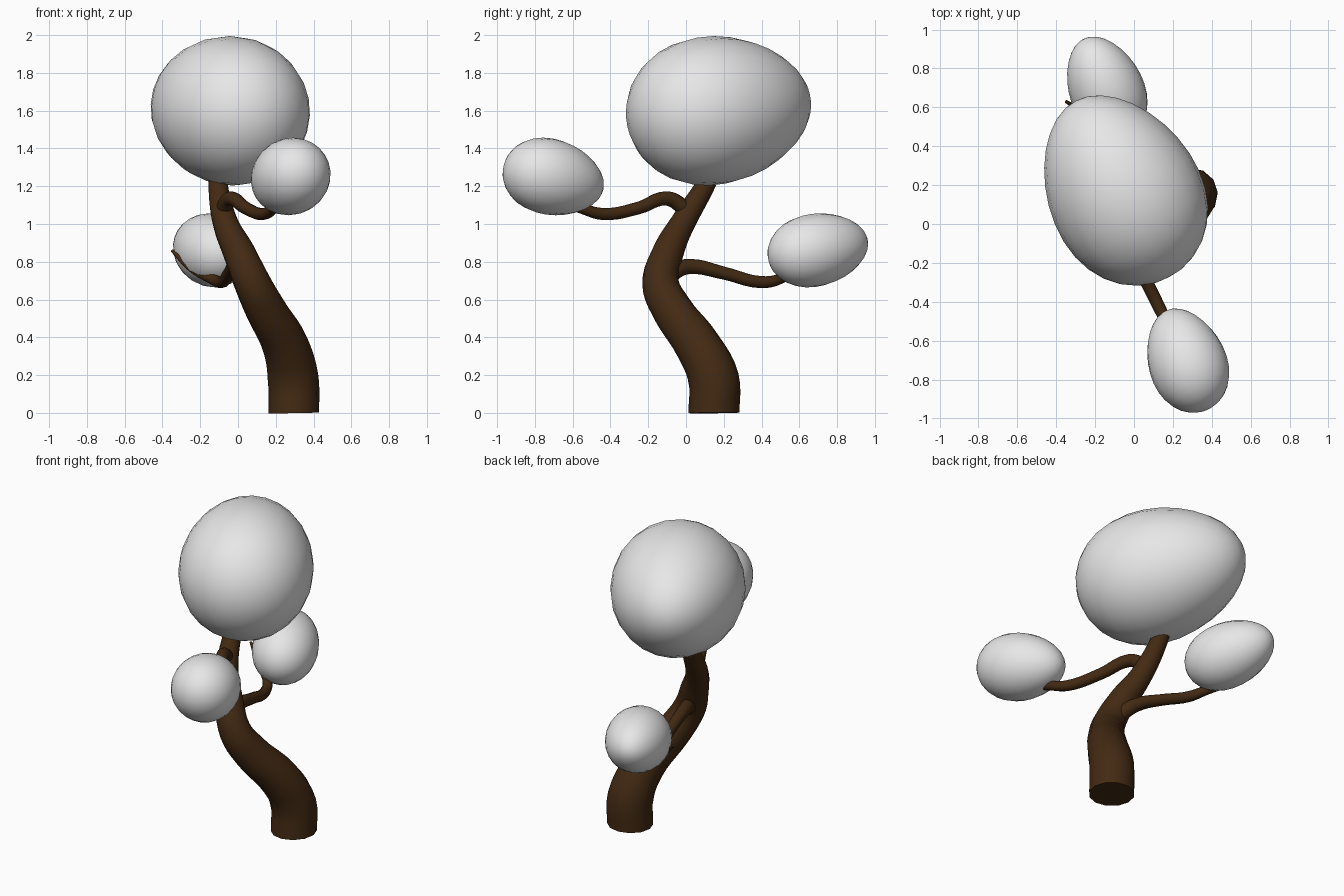
import bpy, bmesh
from mathutils import Vector, Matrix

if "Cube" in bpy.data.objects:
    bpy.data.objects.remove(bpy.data.objects["Cube"])


def material(name, rgb):
    m = bpy.data.materials.new(name)
    m.diffuse_color = (*rgb, 1)
    m.use_nodes = True
    m.node_tree.nodes["Principled BSDF"].inputs["Base Color"].default_value = m.diffuse_color
    return m


BARK = material("dark_bark", (0.056, 0.023, 0.0065))
LEAF = material("pale_foliage", (0.8, 0.8, 0.8))


def limb(name, points):
    """Tapered smooth tube through (x, y, z, radius) points."""
    cu = bpy.data.curves.new(name, 'CURVE')
    cu.dimensions = '3D'
    cu.bevel_depth = 1.0
    cu.bevel_resolution = 4
    cu.resolution_u = 5
    cu.use_fill_caps = True
    sp = cu.splines.new('BEZIER')
    sp.bezier_points.add(len(points) - 1)
    for bp, (x, y, z, r) in zip(sp.bezier_points, points):
        bp.co = (x, y, z)
        bp.radius = r
        bp.handle_left_type = bp.handle_right_type = 'AUTO'
    ob = bpy.data.objects.new(name, cu)
    bpy.context.collection.objects.link(ob)
    bpy.ops.object.select_all(action='DESELECT')
    ob.select_set(True)
    bpy.context.view_layer.objects.active = ob
    bpy.ops.object.convert(target='MESH')
    ob = bpy.context.view_layer.objects.active
    ob.data.materials.clear()
    ob.data.materials.append(BARK)
    bpy.ops.object.shade_smooth_by_angle(angle=0.8)


def foliage(name, centre, axis, length, radius, taper):
    """Egg that narrows along its axis."""
    bm = bmesh.new()
    bmesh.ops.create_uvsphere(bm, u_segments=24, v_segments=16, radius=1)
    for v in bm.verts:
        s = radius * (1 - taper * v.co.z)
        v.co = Vector((v.co.x * s, v.co.y * s, v.co.z * length))
    rot = Vector(axis).to_track_quat('Z', 'Y').to_matrix().to_4x4()
    bm.transform(Matrix.Translation(centre) @ rot)
    for f in bm.faces:
        f.smooth = True
    me = bpy.data.meshes.new(name)
    bm.to_mesh(me)
    bm.free()
    me.materials.append(LEAF)
    bpy.context.collection.objects.link(bpy.data.objects.new(name, me))


# Curving trunk
limb("trunk", [
    (0.295, 0.148, 0.0, 0.135), (0.292, 0.146, 0.18, 0.135),
    (0.25, 0.06, 0.36, 0.122), (0.145, -0.075, 0.55, 0.108),
    (0.075, -0.135, 0.69, 0.097), (0.005, -0.095, 0.85, 0.085),
    (-0.065, -0.02, 1.0, 0.068), (-0.105, 0.1, 1.2, 0.053),
    (-0.11, 0.18, 1.36, 0.04)])

# Side branches, each ending in a thin twig
limb("front_branch", [
    (-0.085, 0.03, 1.03, 0.04), (-0.068, -0.03, 1.1, 0.042),
    (-0.04, -0.1, 1.135, 0.038), (0.04, -0.25, 1.085, 0.034),
    (0.135, -0.44, 1.053, 0.032), (0.19, -0.56, 1.085, 0.028),
    (0.2, -0.7, 1.13, 0.02), (0.18, -0.88, 1.19, 0.008)])
limb("back_branch", [
    (0.05, -0.11, 0.7, 0.045), (0.02, -0.05, 0.755, 0.045),
    (-0.01, 0.02, 0.775, 0.04), (-0.045, 0.2, 0.74, 0.034),
    (-0.09, 0.4, 0.692, 0.032), (-0.14, 0.5, 0.71, 0.028),
    (-0.25, 0.57, 0.765, 0.018), (-0.35, 0.63, 0.86, 0.008)])

# Foliage masses
foliage("crown_foliage", (-0.06, 0.18, 1.605), (-0.46, 0.87, 0.1), 0.515, 0.392, 0.12)
foliage("front_foliage", (0.27, -0.70, 1.245), (-0.34, 0.9, -0.22), 0.28, 0.2, 0.12)
foliage("back_foliage", (-0.145, 0.70, 0.865), (-0.38, 0.9, 0.18), 0.28, 0.192, 0.1)
